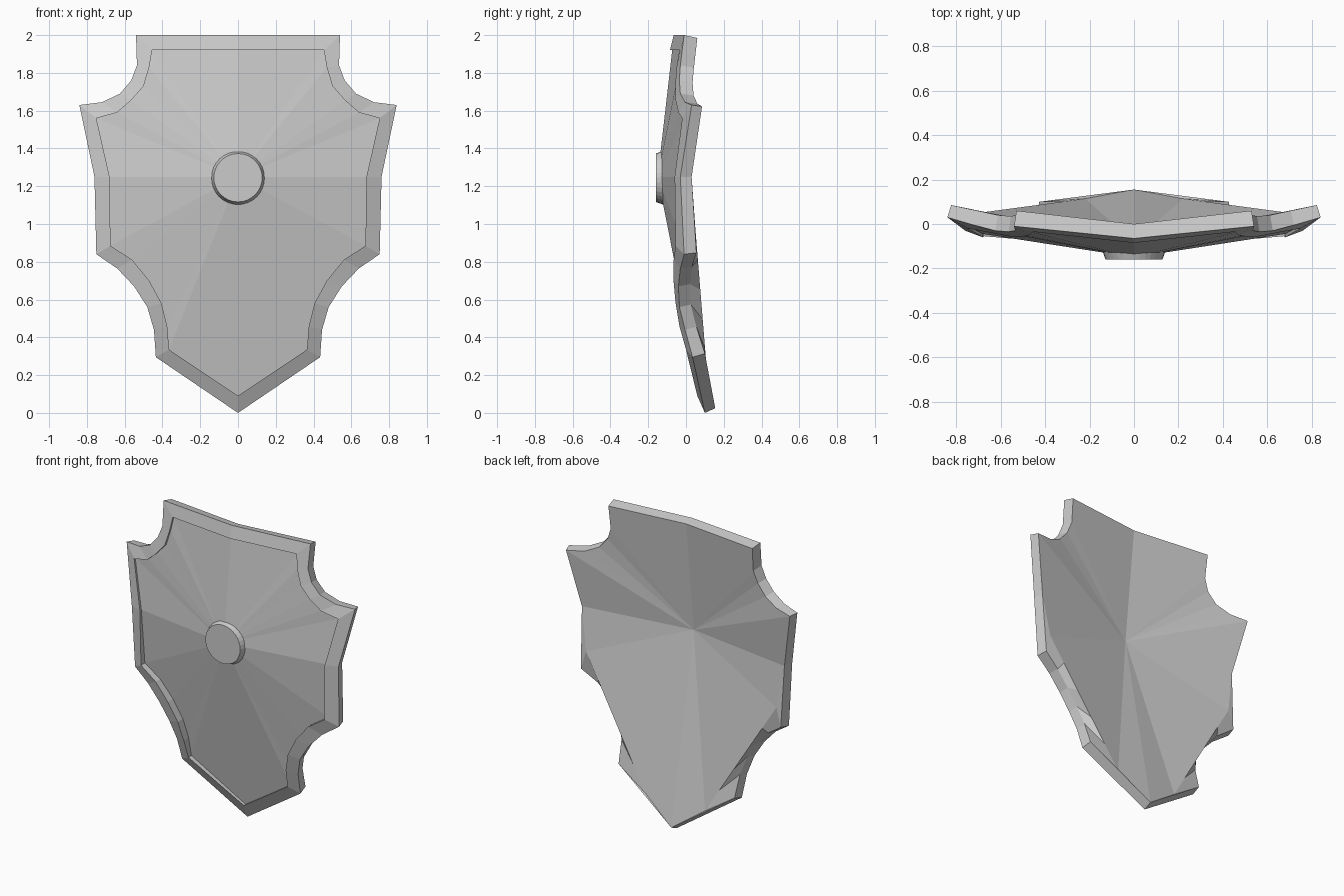
import bpy, bmesh, math
from mathutils import Vector, Matrix

if "Cube" in bpy.data.objects:
    bpy.data.objects.remove(bpy.data.objects["Cube"])

# Half outline: outer x, z, front y | inner rim x, z, y | back y
ROWS = [
    (0, 2, -.065, 0, 1.92, -.085, 0),
    (.54, 2, -.01, .455, 1.92, -.035, .06),
    (.535, 1.84, -.03, .47, 1.83, -.05, .042),
    (.565, 1.76, -.035, .5, 1.73, -.057, .035),
    (.625, 1.69, -.03, .566, 1.655, -.055, .04),
    (.72, 1.645, -.005, .64, 1.59, -.04, .06),
    (.84, 1.63, .03, .75, 1.56, -.02, .085),
    (.76, 1.25, -.03, .68, 1.25, -.06, .03),
    (.75, .84, -.01, .675, .885, -.055, .055),
    (.64, .765, -.03, .56, .81, -.065, .032),
    (.55, .67, -.04, .47, .7, -.066, .02),
    (.48, .56, -.035, .405, .58, -.055, .025),
    (.445, .44, -.005, .375, .46, -.035, .055),
    (.435, .295, .035, .365, .335, 0, .10),
    (0, 0, .10, 0, .09, .06, .155),
]


def panel_y(x, z):
    """Depth of the faceted front panel."""
    if z >= 1.25:
        t = (z - 1.25) / .67
        return -.15 + .075 * t + x * (.155 - .055 * t)
    t = (1.25 - z) / 1.16
    return -.15 + .23 * t + x * max(0, .155 * (1 - t / .8))


bm = bmesh.new()
vert = lambda x, y, z: bm.verts.new((x, y, z))


def face(*vs):
    bm.faces.new(vs)


# Rings of the right half
outer = [vert(r[0], r[2], r[1]) for r in ROWS]
inner = [vert(r[3], r[5], r[4]) for r in ROWS]
groove = [vert(r[3], max(r[5] + .012, panel_y(r[3], r[4])), r[4]) for r in ROWS]
back = [vert(r[0] * .98, r[6], r[1] + (1.25 - r[1]) * .02) for r in ROWS]
front_c = vert(0, -.15, 1.25)
back_c = vert(0, -.08, 1.25)

# Edge wall, raised rim, step and front panel
for i in range(len(ROWS) - 1):
    for a, b in ((back, outer), (outer, inner), (inner, groove)):
        face(a[i], a[i + 1], b[i + 1], b[i])
    face(front_c, groove[i], groove[i + 1])

# Upper back
for i in range(7):
    face(back_c, back[i], back[i + 1])

# Lower back: flat facet with a fold before the lower notch
f2, f1 = Vector((.70, .05, .97)), Vector((.22, .114, .18))
fold = [vert(*f2.lerp(f1, i / 5)) for i in range(6)]
face(back_c, back[7], fold[0])
face(fold[0], back[7], back[8])
for i in range(5):
    face(back_c, fold[i], fold[i + 1])
    face(fold[i], back[8 + i], back[9 + i], fold[i + 1])
face(back_c, fold[5], back[14])
face(fold[5], back[13], back[14])

# Mirror to the left half
ret = bmesh.ops.duplicate(bm, geom=bm.verts[:] + bm.edges[:] + bm.faces[:])
left = [g for g in ret["geom"] if isinstance(g, bmesh.types.BMVert)]
bmesh.ops.scale(bm, vec=(-1, 1, 1), verts=left)
bmesh.ops.remove_doubles(bm, verts=bm.verts, dist=.0005)
bmesh.ops.recalc_face_normals(bm, faces=bm.faces)
mesh = bpy.data.meshes.new("shield_body")
bm.to_mesh(mesh)
bm.free()
body = bpy.data.objects.new("shield_body", mesh)
bpy.context.collection.objects.link(body)

# Round centre boss
bpy.ops.mesh.primitive_cone_add(vertices=32, radius1=.15, radius2=.128, depth=.06,
                                location=(0, -.13, 1.245),
                                rotation=(math.pi / 2, 0, 0))
bpy.context.object.name = "centre_boss"
